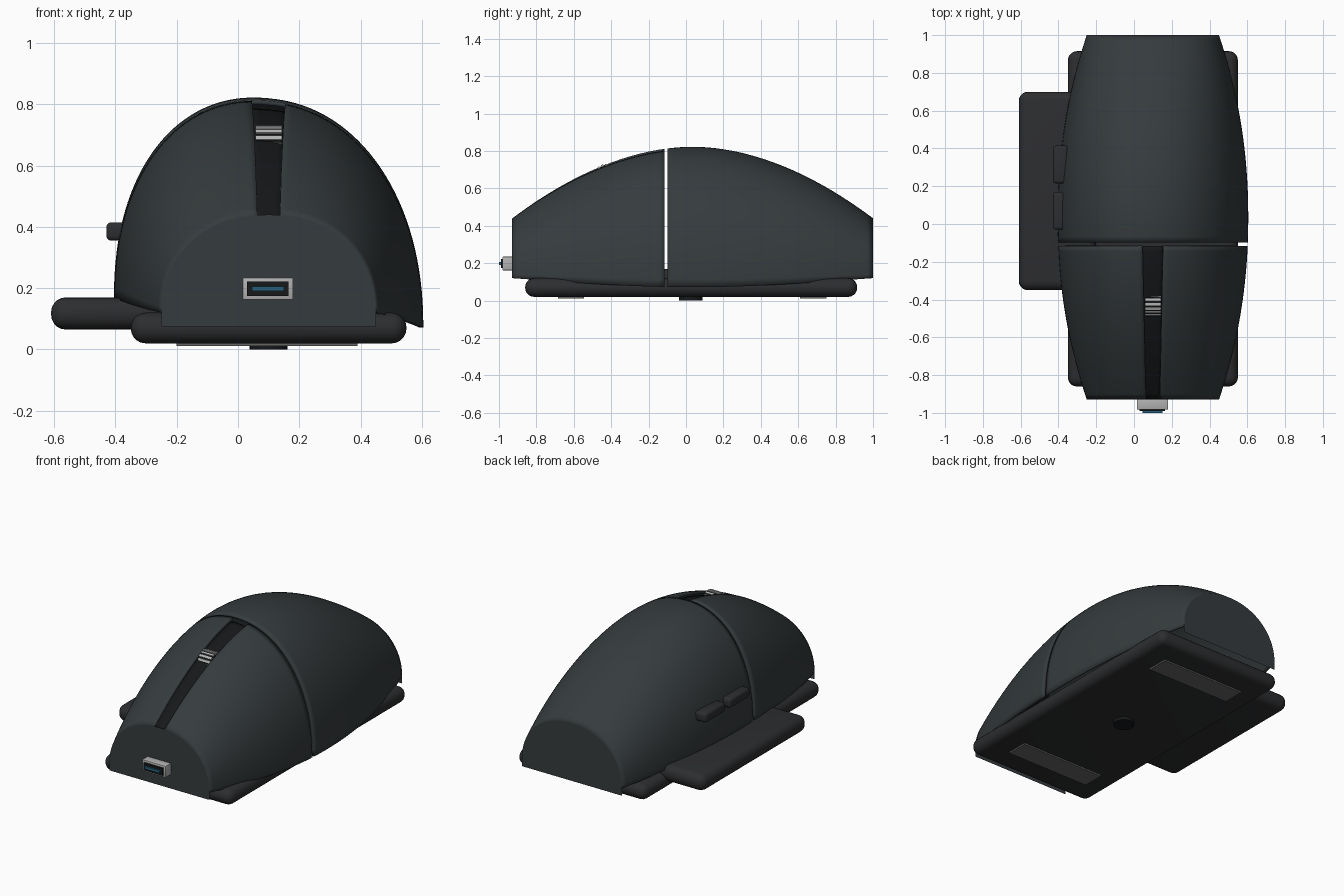
import bpy, bmesh, math
from mathutils import Matrix

if "Cube" in bpy.data.objects:
    bpy.data.objects.remove(bpy.data.objects["Cube"])

CX, Y0, Y1, YC = 0.1, -0.93, 1.0, 0.035
N = 2.15  # superellipse exponent of the shell section


def mat(name, r, g, b):
    m = bpy.data.materials.new(name)
    m.diffuse_color = (r, g, b, 1)
    m.use_nodes = True
    m.node_tree.nodes["Principled BSDF"].inputs["Base Color"].default_value = m.diffuse_color
    return m


SHELL = mat("shell_grey", 0.036, 0.044, 0.047)
BASE = mat("base_grey", 0.026, 0.027, 0.029)
BLACK = mat("black", 0.008, 0.009, 0.010)
SILVER = mat("silver", 0.45, 0.45, 0.45)
PAD = mat("pad_grey", 0.13, 0.13, 0.13)
BLUE = mat("blue", 0.02, 0.12, 0.20)


def finish(name, bm, material, smooth=True):
    me = bpy.data.meshes.new(name)
    bm.to_mesh(me)
    bm.free()
    ob = bpy.data.objects.new(name, me)
    bpy.context.collection.objects.link(ob)
    me.materials.append(material)
    if smooth:
        bpy.ops.object.select_all(action='DESELECT')
        bpy.context.view_layer.objects.active = ob
        ob.select_set(True)
        bpy.ops.object.shade_smooth_by_angle(angle=math.radians(35))
    return ob


def box(name, lo, hi, material, bevel=0.0, segments=5):
    bm = bmesh.new()
    size = [h - l for l, h in zip(lo, hi)]
    mid = [(h + l) / 2 for l, h in zip(lo, hi)]
    bmesh.ops.create_cube(bm, size=1, matrix=Matrix.Translation(mid) @ Matrix.Diagonal((*size, 1)))
    if bevel:
        bmesh.ops.bevel(bm, geom=bm.edges[:], offset=bevel, segments=segments,
                        profile=0.5, affect='EDGES')
    return finish(name, bm, material)


# Shell surface: a dome section that grows and tilts towards the middle
def station(y):
    t = min(1.0, abs((y - YC) / 0.965))
    half_width = 0.35 + 0.155 * (1 - t ** 2.1)
    top = 0.82 - 0.38 * t ** 1.9
    tilt = 0.095 * (1 - t ** 2)
    return half_width, top, tilt


def surface(y, a, drop=0.0):
    hw, top, tilt = station(y)
    c, s = math.cos(a), max(0.0, math.sin(a))
    dx = hw * math.copysign(abs(c) ** (2 / N), c)
    return (CX + dx, y, 0.12 + (top - 0.12) * s ** (2 / N) - tilt * dx - drop)


def slot_angle(y, side, extra=0.0):
    f = (y - Y0) / 0.82
    u = (0.037 + 0.018 * f + extra) / station(y)[0]
    return math.acos(side * u ** (N / 2))


def loft(name, ya, yb, a0, a1, material, ny=28, na=32, drop=0.0, wall=0.014):
    bm = bmesh.new()
    rows = []
    for i in range(ny + 1):
        y = ya + (yb - ya) * i / ny
        s, e = a0(y), a1(y)
        rows.append([bm.verts.new(surface(y, s + (e - s) * j / na, drop)) for j in range(na + 1)])
    for p, q in zip(rows, rows[1:]):
        for j in range(na):
            bm.faces.new((p[j], q[j], q[j + 1], p[j + 1]))
    ob = finish(name, bm, material)
    if wall:
        ob.modifiers.new("wall", 'SOLIDIFY').thickness = wall
    return ob


# Palm shell and the two click buttons either side of the slot
loft("palm_shell", -0.098, Y1, lambda y: 0, lambda y: math.pi, SHELL, 36, 64)
loft("right_button", Y0, -0.116, lambda y: 0, lambda y: slot_angle(y, 1), SHELL)
loft("left_button", Y0, -0.116, lambda y: slot_angle(y, -1), lambda y: math.pi, SHELL)

# Sunken channel between the buttons
loft("wheel_channel", Y0 + 0.002, -0.116, lambda y: slot_angle(y, 1, 0.006),
     lambda y: slot_angle(y, -1, 0.006), BLACK, 28, 4, 0.025, 0.004)


# Flat end plates
def end_plate(name, y, flip):
    bm = bmesh.new()
    pts = [surface(y, math.pi * j / 40) for j in range(41)]
    pts += [(CX - 0.35, y, 0.075), (CX + 0.35, y, 0.075)]
    if flip:
        pts.reverse()
    bm.faces.new([bm.verts.new(p) for p in pts])
    finish(name, bm, SHELL, False)


end_plate("front_plate", Y0, False)
end_plate("back_plate", Y1, True)

# Base, thumb rest and thumb buttons
box("base", (-0.35, -0.86, 0.02), (0.55, 0.915, 0.12), BASE, 0.048)
box("thumb_rest", (-0.61, -0.35, 0.065), (-0.2, 0.70, 0.17), BASE, 0.048)
for n, y in (("front", -0.03), ("back", 0.215)):
    box(n + "_thumb_button", (-0.43, y, 0.355), (-0.35, y + 0.2, 0.415), BASE, 0.016, 3)

# Scroll wheel with raised ribs
WY, WZ, WR = -0.425, 0.668, 0.058
bm = bmesh.new()
axis = Matrix.Translation((CX, WY, WZ)) @ Matrix.Rotation(math.pi / 2, 4, 'Y')
bmesh.ops.create_cone(bm, cap_ends=True, segments=40, radius1=WR, radius2=WR, depth=0.084, matrix=axis)
finish("scroll_wheel", bm, BLACK)
bm = bmesh.new()
for k in range(16):
    m = (Matrix.Translation((CX, WY, WZ)) @ Matrix.Rotation(2 * math.pi * k / 16, 4, 'X')
         @ Matrix.Translation((0, 0, WR)) @ Matrix.Diagonal((0.086, 0.014, 0.01, 1)))
    bmesh.ops.create_cube(bm, size=1, matrix=m)
finish("wheel_ribs", bm, SILVER, False)

# Plug at the front: metal sleeve, dark opening, blue tongue
box("plug_sleeve", (0.015, -0.982, 0.162), (0.18, -0.92, 0.235), SILVER, 0.004, 2)
box("plug_opening", (0.03, -0.99, 0.174), (0.165, -0.95, 0.222), BLACK)
box("plug_tongue", (0.045, -1.0, 0.19), (0.15, -0.95, 0.206), BLUE)

# Glide pads and sensor underneath
for n, y in (("front", -0.685), ("back", 0.61)):
    box(n + "_glide_pad", (-0.2, y, 0.011), (0.39, y + 0.14, 0.025), PAD)
bm = bmesh.new()
bmesh.ops.create_cone(bm, cap_ends=True, segments=32, radius1=0.062, radius2=0.062, depth=0.03,
                      matrix=Matrix.Translation((CX, 0.025, 0.015)))
finish("sensor", bm, BLACK)
